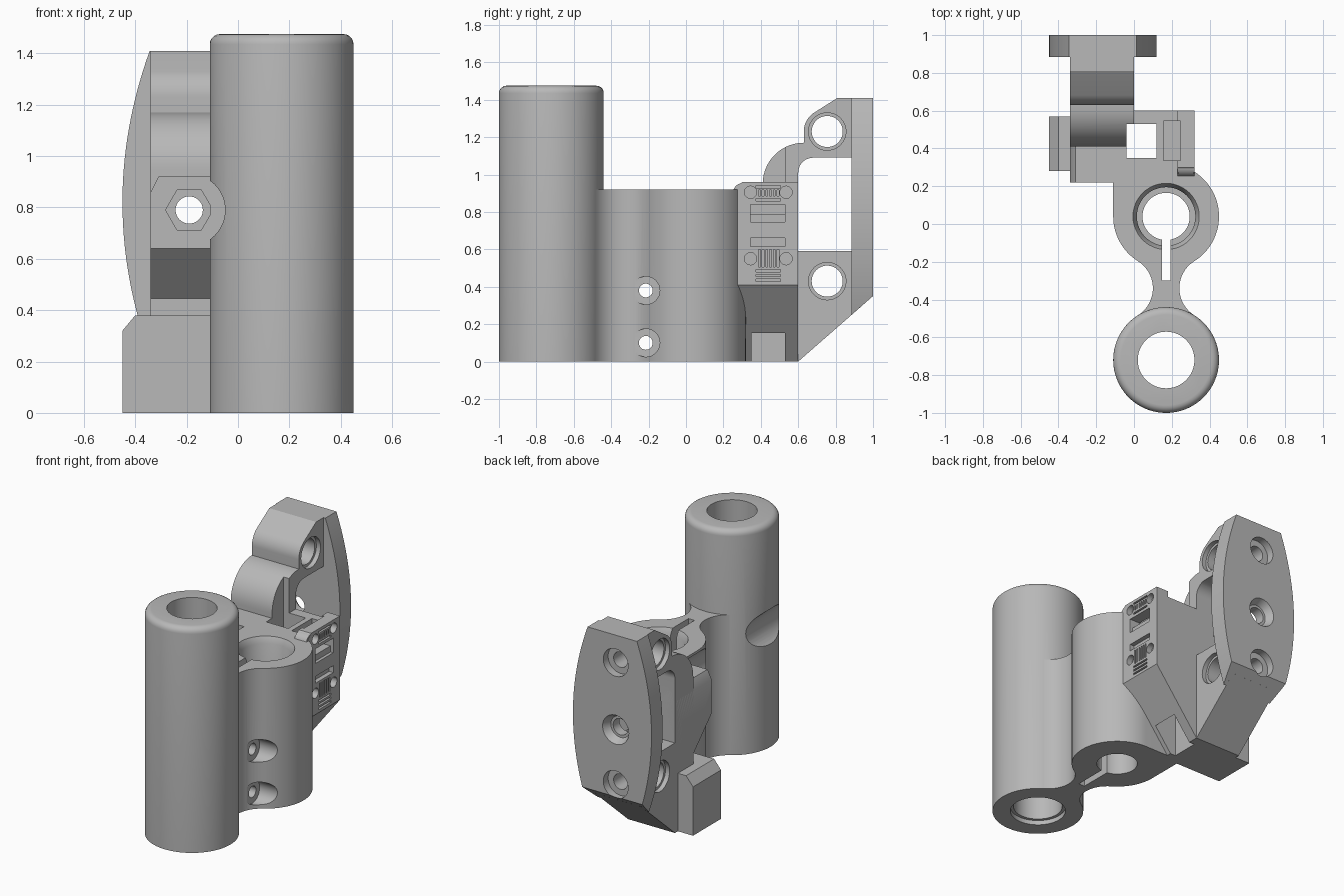
import bpy, bmesh
from math import sin, cos, radians, pi
from mathutils import Vector

cube = bpy.data.objects.get("Cube")
if cube:
    bpy.data.objects.remove(cube)

grey = bpy.data.materials.new("plain grey")
grey.use_nodes = True
grey.diffuse_color = (0.48, 0.48, 0.48, 1)
grey.node_tree.nodes["Principled BSDF"].inputs["Base Color"].default_value = (0.48, 0.48, 0.48, 1)


def arc(cx, cy, r, a0, a1, n=16):
    return [(cx + r * cos(radians(a0 + (a1 - a0) * i / n)),
             cy + r * sin(radians(a0 + (a1 - a0) * i / n))) for i in range(n + 1)]


def place(axis, u, v, w):
    return Vector({"x": (w, u, v), "y": (u, w, v), "z": (u, v, w)}[axis])


def prism(name, points, axis, a, b, end_points=None, round_top=0):
    """Extrude a flat outline along an axis from a to b."""
    bm = bmesh.new()
    lo = [bm.verts.new(place(axis, u, v, a)) for u, v in points]
    hi = [bm.verts.new(place(axis, u, v, b)) for u, v in end_points or points]
    bm.faces.new(lo)
    bm.faces.new(hi)
    n = len(points)
    for i in range(n):
        j = (i + 1) % n
        bm.faces.new((lo[i], lo[j], hi[j], hi[i]))
    bmesh.ops.recalc_face_normals(bm, faces=bm.faces)
    if round_top:
        rim = [e for e in bm.edges if all(v in hi for v in e.verts)]
        bmesh.ops.bevel(bm, geom=rim, offset=round_top, segments=5, profile=0.5, affect="EDGES")
    mesh = bpy.data.meshes.new(name)
    bm.to_mesh(mesh)
    bm.free()
    mesh.materials.append(grey)
    ob = bpy.data.objects.new(name, mesh)
    bpy.context.collection.objects.link(ob)
    return ob


def disc(name, u, v, r, axis, a, b, r_end=None, n=48, **kw):
    ring = arc(u, v, r, 0, 360, n)[:-1]
    end = arc(u, v, r_end, 0, 360, n)[:-1] if r_end else None
    return prism(name, ring, axis, a, b, end, **kw)


def box(name, x0, x1, y0, y1, z0, z1):
    return prism(name, [(x0, y0), (x1, y0), (x1, y1), (x0, y1)], "z", z0, z1)


def combine(targets, tool, operation="DIFFERENCE"):
    for ob in targets:
        mod = ob.modifiers.new("shape", "BOOLEAN")
        mod.operation = operation
        mod.solver = "EXACT"
        mod.object = tool
        bpy.context.view_layer.objects.active = ob
        bpy.ops.object.modifier_apply(modifier=mod.name)
    bpy.data.objects.remove(tool)


# Tall tube
TX, TY, CY, R = 0.17, -0.72, 0.04, 0.28
tube = disc("tall_tube", TX, TY, R, "z", 0, 1.475, n=96, round_top=0.04)
combine([tube], disc("bore", TX, TY, 0.15, "z", -0.1, 1.6))
combine([tube], disc("bore_step", TX, TY, 0.17, "z", -0.1, 0.03))

# Clamp body with a waisted neck reaching the tube
NY, FR, FA = -0.34, 0.169, 57.8
outline = arc(TX, CY, R, -FA, 90, 40) + [(-0.11, 0.32)]
outline += arc(TX, CY, R, 180, 180 + 180 - FA - 2 * (90 - FA), 16)
outline += arc(TX - 0.239, NY, FR, FA, -FA, 20) + [(TX, -0.5)]
outline += arc(TX + 0.239, NY, FR, 180 + FA, 180 - FA, 20)[:-1]
clamp = prism("clamp_body", outline, "z", 0, 0.92)

# Mounting block, undercut at its front right
block = prism("mount_block", [(-0.34, 0), (0, 0), (0.32, 0.41), (0.32, 0.92),
                              (-0.31, 0.92), (-0.34, 0.86)], "y", 0.22, 0.6)
combine([block], prism("undercut", [(0.1, -0.1), (0.1, 0.64), (0.22, 0.64), (0.41, 0.445),
                                    (0.41, -0.1)], "x", -0.6, -0.11))

# Low side box
side_box = prism("side_box", [(-0.45, 0), (0, 0), (0, 0.38), (-0.4, 0.38), (-0.45, 0.32)],
                 "y", 0.28, 0.57)

# Hinge arm with two lugs around a window
arm = prism("hinge_arm", [(0.41, 0)] + arc(0.63, 0.95, 0.22, 180, 90, 14)
            + arc(0.75, 1.23, 0.12, 180, 125, 10)
            + [(0.81, 1.41), (0.95, 1.41), (0.95, 0.306), (0.6, 0)], "x", -0.34, 0)
combine([arm], prism("window", [(0.6, 0.59), (0.885, 0.59), (0.885, 1.09)]
                     + arc(0.68, 1.01, 0.08, 90, 180, 10), "x", -0.6, 0.3))

# Bowed back plate, sloped at the bottom
heights = [0.2 + 1.21 * i / 32 for i in range(33)]
bow = [(0.285 - (z - 0.82) ** 2 / 3.28, z) for z in heights]
plate = prism("back_plate", [(-0.165 + w, z) for w, z in bow]
              + [(-0.165 - w, z) for w, z in reversed(bow)], "y", 0.885, 1)
combine([plate], prism("slope", [(0.6, 0), (1.2, 0.525), (1.2, -0.2), (0.6, -0.2)], "x", -0.6, 0.3))

# Socket plate on the left side, with small ears
socket = prism("socket_plate", [(0.27, 0.41), (0.6, 0.41), (0.6, 0.96), (0.3, 0.96),
                                (0.255, 0.92), (0.27, 0.88)], "x", 0.23, 0.32)
for z in (0.9, 0.55):
    combine([socket], disc("ear", 0.305, z, 0.055, "x", 0.232, 0.318, n=24), "UNION")

# Clamp bore, slit and cross screws
combine([clamp, block], disc("bore_low", TX, CY, 0.125, "z", -0.1, 1))
combine([clamp, block], disc("bore_high", TX, CY, 0.155, "z", 0.15, 1))
combine([clamp, block], disc("bore_lip", TX, CY, 0.155, "z", 0.88, 0.921, r_end=0.176))
combine([clamp], box("slit", TX - 0.022, TX + 0.022, -0.3, 0, -0.1, 1))
for z in (0.1, 0.38):
    combine([clamp], disc("screw", -0.215, z, 0.037, "x", -0.3, 0.6, n=24))
    for a, b in ((TX + 0.085, 0.6), (-0.3, TX - 0.085)):
        combine([clamp], disc("screw_head", -0.215, z, 0.075, "x", a, b, n=32))

# Long bolt: clearance past the tube, hex pocket, through hole
BX, BZ = -0.19, 0.79
combine([tube, clamp], disc("bolt_clearance", BX, BZ, 0.14, "y", -1.2, 0.22))
combine([block], disc("hex_pocket", BX, BZ, 0.092, "y", 0.1, 0.33, n=6))
combine([block, arm, plate], disc("bolt_hole", BX, BZ, 0.053, "y", 0.1, 1.1))
combine([plate], disc("bolt_sink", BX, BZ, 0.055, "y", 0.92, 1.01, r_end=0.1))

# Lug cross holes and the plate screws that meet them
for z in (1.23, 0.43):
    combine([arm], disc("lug_hole", 0.755, z, 0.083, "x", -0.6, 0.3))
    for a, b in ((-0.03, 0.1), (-0.5, -0.31)):
        combine([arm], disc("lug_step", 0.755, z, 0.1, "x", a, b))
    combine([arm, plate], disc("plate_screw", BX, z, 0.05, "y", 0.75, 1.1, n=32))
    combine([plate], disc("plate_screw_head", BX, z, 0.09, "y", 0.94, 1.1))

# Square shaft running down through the block
combine([block, arm, side_box], box("shaft", -0.04, 0.12, 0.35, 0.53, -0.1, 1.3))

# Socket pocket, openings, screw holes and grooves
combine([block, socket], box("pocket", 0.155, 0.245, 0.335, 0.545, 0.75, 1.1))
combine([block, socket], box("opening", 0.2, 0.4, 0.345, 0.53, 0.785, 0.84))
combine([block, socket], box("shallow", 0.3, 0.4, 0.345, 0.53, 0.745, 0.785))
combine([block, socket], box("low_opening", 0.29, 0.4, 0.345, 0.53, 0.615, 0.66))
for z in (0.905, 0.55):
    for y in (0.345, 0.535):
        combine([block, socket], disc("pin_hole", y, z, 0.033, "x", 0.28, 0.4, n=20))
for z in (0.435, 0.46, 0.485, 0.865, 0.935):
    combine([block, socket], box("groove", 0.305, 0.4, 0.375, 0.505, z - 0.006, z + 0.006))
for i in range(6):
    y = 0.392 + i * 0.02
    for z0, z1 in ((0.505, 0.6), (0.885, 0.918)):
        combine([block, socket], box("groove", 0.305, 0.4, y - 0.005, y + 0.005, z0, z1))

# Smooth curved walls, keep hard edges
bpy.ops.object.select_all(action="DESELECT")
for ob in (tube, clamp, block, side_box, arm, plate, socket):
    ob.select_set(True)
    bpy.context.view_layer.objects.active = ob
bpy.ops.object.shade_smooth_by_angle(angle=radians(30))
